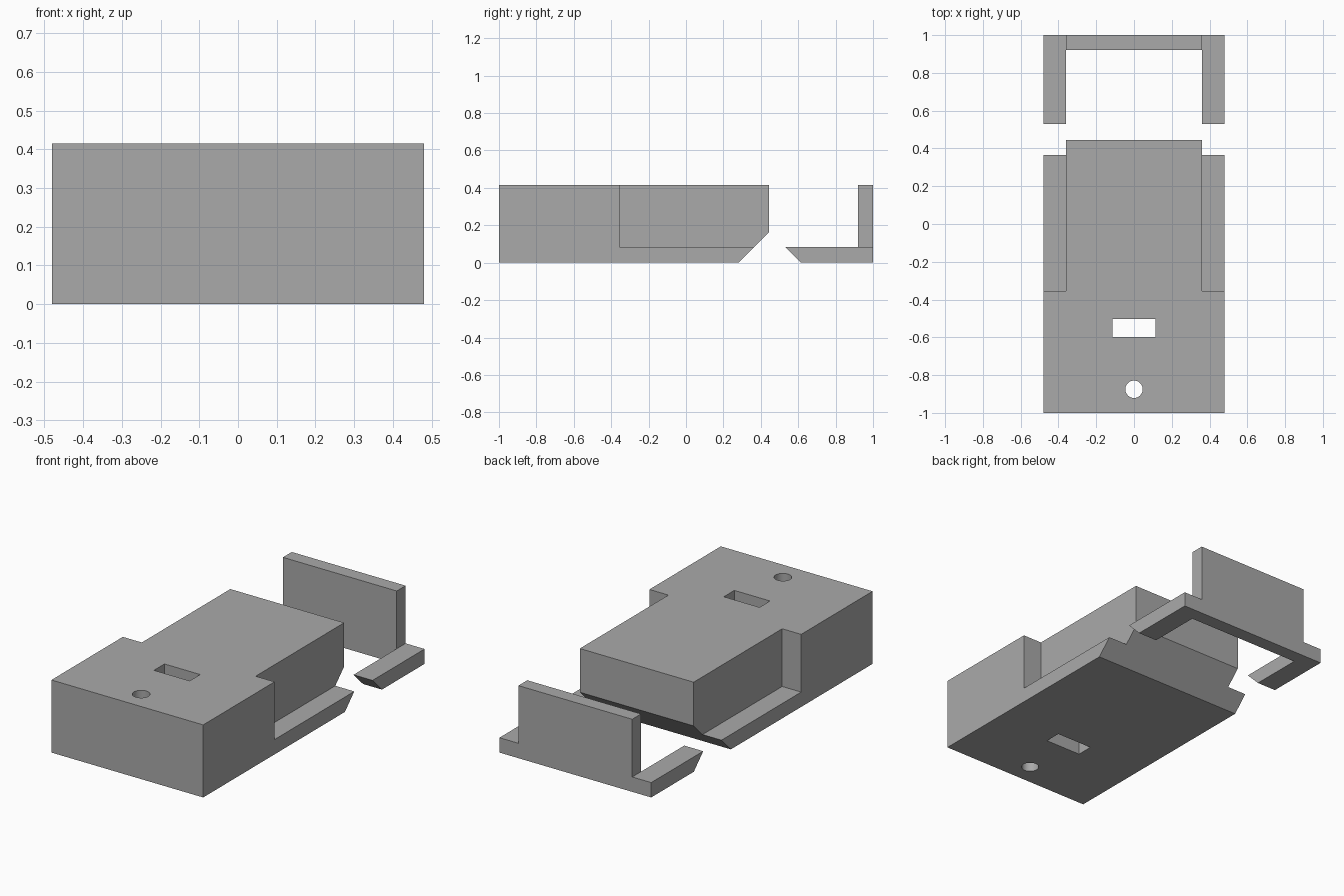
import bpy
import bmesh
from mathutils import Matrix

cube = bpy.data.objects.get("Cube")
if cube:
    bpy.data.objects.remove(cube, do_unlink=True)

WIDTH, INNER = 0.48, 0.36      # half widths of the full body and its narrow part
TOP, LEDGE = 0.415, 0.085      # heights of the body and its side ledges

grey = bpy.data.materials.new("plain grey")
grey.use_nodes = True
grey.diffuse_color = (0.4, 0.4, 0.4, 1)
grey.node_tree.nodes["Principled BSDF"].inputs["Base Color"].default_value = (0.4, 0.4, 0.4, 1)


def make_object(name, bm):
    bmesh.ops.recalc_face_normals(bm, faces=bm.faces)
    mesh = bpy.data.meshes.new(name)
    bm.to_mesh(mesh)
    bm.free()
    mesh.materials.append(grey)
    obj = bpy.data.objects.new(name, mesh)
    bpy.context.collection.objects.link(obj)
    return obj


def prism(name, profile, x0, x1):
    """Extrude a (y, z) side profile from x0 to x1."""
    bm = bmesh.new()
    face = bm.faces.new([bm.verts.new((x0, y, z)) for y, z in profile])
    extruded = bmesh.ops.extrude_face_region(bm, geom=[face])["geom"]
    verts = [v for v in extruded if isinstance(v, bmesh.types.BMVert)]
    bmesh.ops.translate(bm, verts=verts, vec=(x1 - x0, 0, 0))
    return make_object(name, bm)


def box(name, x0, x1, y0, y1, z0, z1):
    return prism(name, [(y0, z0), (y1, z0), (y1, z1), (y0, z1)], x0, x1)


def cylinder(name, x, y, radius):
    bm = bmesh.new()
    bmesh.ops.create_cone(bm, cap_ends=True, segments=48, radius1=radius, radius2=radius,
                          depth=2, matrix=Matrix.Translation((x, y, 0)))
    return make_object(name, bm)


def cut(obj, cutter):
    cutter.hide_render = True
    mod = obj.modifiers.new("cut", 'BOOLEAN')
    mod.operation = 'DIFFERENCE'
    mod.solver = 'EXACT'
    mod.object = cutter
    bpy.context.view_layer.objects.active = obj
    bpy.ops.object.modifier_apply(modifier=mod.name)
    bpy.data.objects.remove(cutter, do_unlink=True)


# Main body: block with a slanted underside at the back
body = prism("main_body", [(-1, 0), (0.28, 0), (0.445, 0.165), (0.445, TOP), (-1, TOP)],
             -WIDTH, WIDTH)

# Back bracket: L-shaped side profile with slanted arm tips
bracket = prism("back_bracket", [(0.53, LEDGE), (0.615, 0), (1, 0), (1, TOP), (0.92, TOP),
                                 (0.92, LEDGE)], -WIDTH, WIDTH)

# Side notches leave low ledges along the body and the bracket
for side in (-1, 1):
    x0, x1 = sorted((side * INNER, side * 0.6))
    cut(body, box("notch_cutter", x0, x1, -0.355, 0.6, LEDGE, 0.6))
    cut(bracket, box("notch_cutter", x0, x1, 0.4, 1.2, LEDGE, 0.6))

# Opening between the bracket arms
cut(bracket, box("opening_cutter", -INNER, INNER, 0.4, 0.92, -0.2, 0.6))

# Slot and round hole through the body
cut(body, box("slot_cutter", -0.113, 0.113, -0.598, -0.503, -0.2, 0.6))
cut(body, cylinder("hole_cutter", 0, -0.875, 0.046))

# Smooth the hole wall and keep every edge sharp
bpy.ops.object.select_all(action='DESELECT')
for obj in (body, bracket):
    obj.select_set(True)
bpy.context.view_layer.objects.active = body
bpy.ops.object.shade_smooth_by_angle()
